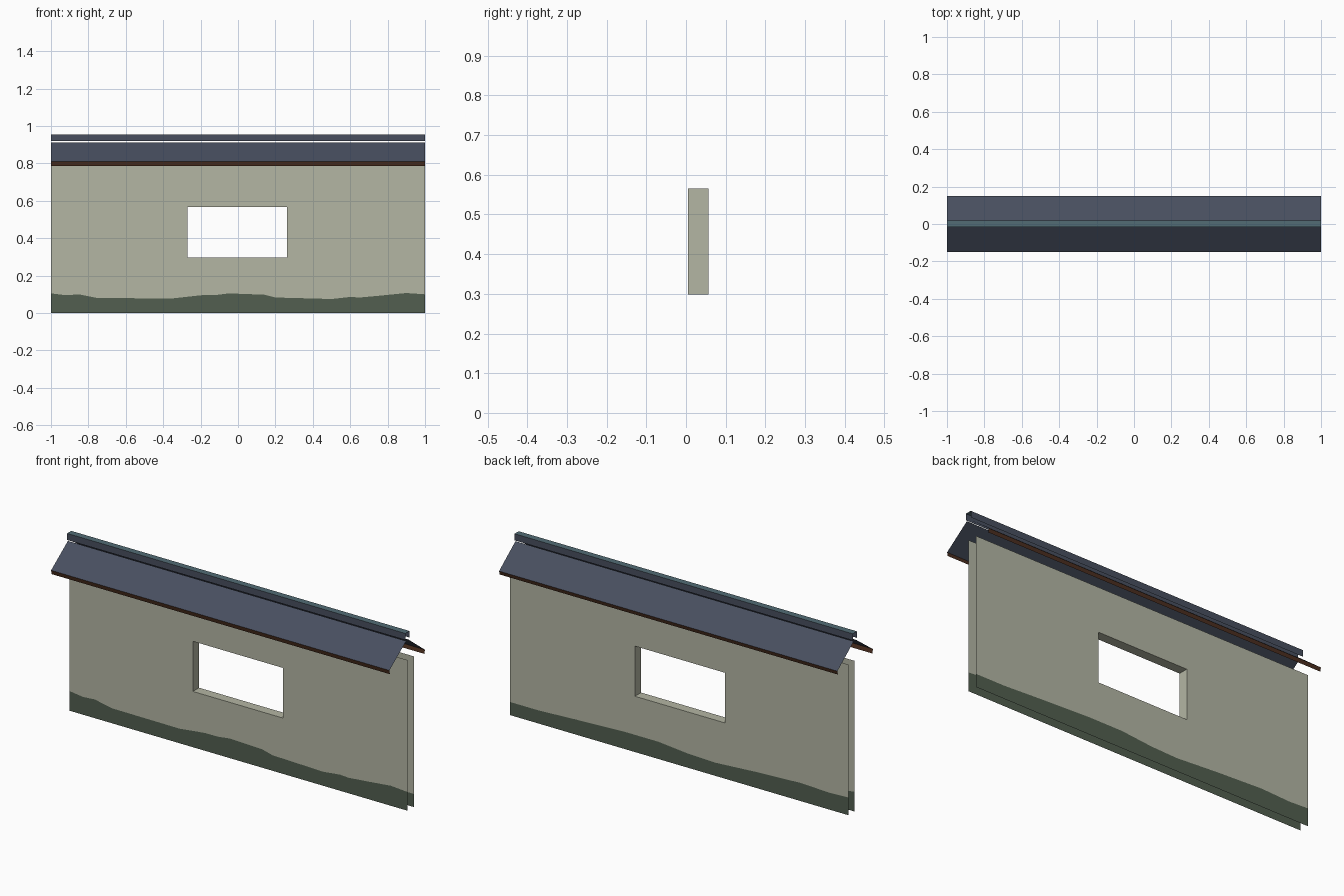
import bpy

if "Cube" in bpy.data.objects:
    bpy.data.objects.remove(bpy.data.objects["Cube"])


def material(name, rgb):
    """Flat colour from sRGB 0-255, stored as linear."""
    lin = [((c / 255 + 0.055) / 1.055) ** 2.4 for c in rgb]
    m = bpy.data.materials.new(name)
    m.diffuse_color = (*lin, 1)
    m.use_nodes = True
    m.node_tree.nodes["Principled BSDF"].inputs["Base Color"].default_value = m.diffuse_color
    return m


PLASTER = material("plaster", (180, 182, 164))
MOSS = material("moss green", (82, 95, 80))
ROOF = material("slate blue", (72, 79, 95))
RIDGE = material("ridge teal", (82, 108, 117))
WOOD = material("dark wood", (76, 47, 31))


def make(name, verts, faces, mats, index=None):
    me = bpy.data.meshes.new(name)
    me.from_pydata(verts, [], faces)
    for m in mats:
        me.materials.append(m)
    if index:
        for p, i in zip(me.polygons, index):
            p.material_index = i
    ob = bpy.data.objects.new(name, me)
    bpy.context.collection.objects.link(ob)
    return ob


def sweep(name, profile, mats, index=None):
    """Open sheet: (y, z) profile stretched along the full length."""
    n = len(profile)
    verts = [(x, y, z) for x in (-1, 1) for y, z in profile]
    faces = [(i, n + i, n + i + 1, i + 1) for i in range(n - 1)]
    return make(name, verts, faces, mats, index)


# Main sizes
FRONT, BACK, TOP = 0.005, 0.057, 0.805
WX0, WX1, WZ0, WZ1 = -0.27, 0.262, 0.298, 0.566


def wall(name, y, moss, flip):
    """Wall sheet with window hole and wavy moss band at the foot."""
    def height(x):
        for (a, ha), (b, hb) in zip(moss, moss[1:]):
            if a <= x <= b:
                return ha + (hb - ha) * (x - a) / (b - a)
    xs = sorted({x for x, _ in moss} | {WX0, WX1})
    verts, faces, index = [], [], []
    for x in xs:
        verts += [(x, y, z) for z in (0, height(x), WZ0, WZ1, TOP)]
    for c in range(len(xs) - 1):
        mid = (xs[c] + xs[c + 1]) / 2
        for r in range(4):
            if r == 2 and WX0 < mid < WX1:
                continue
            a = c * 5 + r
            f = (a, a + 5, a + 6, a + 1)
            faces.append(f[::-1] if flip else f)
            index.append(1 if r == 0 else 0)
    make(name, verts, faces, [PLASTER, MOSS], index)


front_moss = [(-1, .105), (-.92, .095), (-.85, .1), (-.75, .08), (-.35, .078),
              (-.2, .095), (-.12, .096), (-.05, .105), (.14, .098), (.2, .083),
              (.5, .075), (.6, .086), (.65, .083), (.75, .092), (.9, .107), (1, .1)]
back_moss = [(-1, .095), (-.89, .09), (-.72, .097), (-.45, .085), (-.21, .07),
             (-.06, .075), (.12, .092), (.32, .092), (.62, .08), (.83, .07), (1, .07)]
wall("front_wall", FRONT, front_moss, False)
wall("back_wall", BACK, back_moss, True)

# Window reveal
loop = [(WX0, WZ0), (WX1, WZ0), (WX1, WZ1), (WX0, WZ1)]
make("window_reveal", [(x, y, z) for y in (FRONT, BACK) for x, z in loop],
     [(i, (i + 1) % 4, (i + 1) % 4 + 4, i + 4) for i in range(4)], [PLASTER])

# Roof slopes
sweep("front_roof", [(-.15, .809), (-.008, .912)], [ROOF])
sweep("back_roof", [(.15, .805), (.012, .912)][::-1], [ROOF])

# Eave boards
sweep("front_eave_board", [(-.145, .787), (-.15, .809)], [WOOD])
sweep("back_eave_board", [(.15, .805), (.145, .785)], [WOOD])

# Ridge cap with teal top, open below and at the ends
sweep("ridge_cap", [(-.015, .92), (-.015, .955), (.02, .955), (.02, .92)],
      [ROOF, RIDGE], [0, 1, 0])
